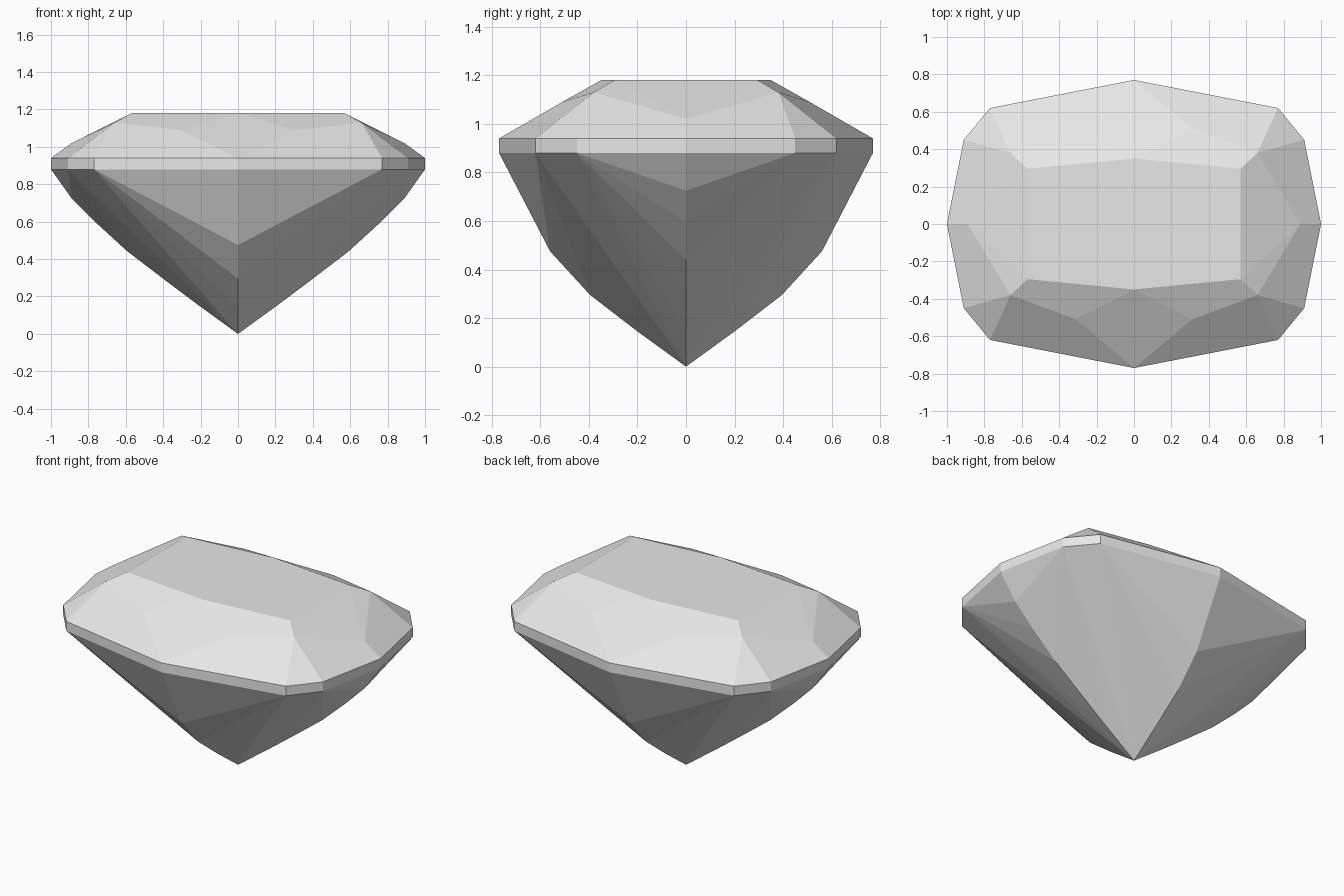
import bpy
import bmesh
from mathutils import Vector

default_cube = bpy.data.objects.get("Cube")
if default_cube:
    bpy.data.objects.remove(default_cube, do_unlink=True)

GIRDLE_TOP, GIRDLE_BOTTOM, TABLE = 0.94, 0.88, 1.18

# Girdle outline of one quarter, from the back point round to the side point
outline = [(0, 0.77), (0.77, 0.62), (0.91, 0.45), (1, 0)]
upper = [(x, y, GIRDLE_TOP) for x, y in outline]
lower = [(x, y, GIRDLE_BOTTOM) for x, y in outline]
back, back_corner, side_corner, side = upper

# Crown points of one quarter
table_centre = (0, 0, TABLE)
table_back = (0, 0.35, TABLE)
table_corner = (0.57, 0.295, TABLE)
table_side = (0.57, 0, TABLE)
star_back = (0.31, 0.51, 1.09)
star_corner = (0.66, 0.38, 1.13)
star_side = (0.89, 0, 1.02)

# Crown facets
facets = [
    [table_centre, table_side, table_corner, table_back],
    [table_back, star_back, back],
    [table_back, table_corner, star_corner, star_back],
    [star_back, star_corner, back_corner, back],
    [star_corner, side_corner, back_corner],
    [table_corner, table_side, star_side],
    [table_corner, star_side, star_corner],
    [star_corner, star_side, side, side_corner],
]

# Girdle band
for i in range(len(outline) - 1):
    facets.append([upper[i], upper[i + 1], lower[i + 1], lower[i]])

# Pavilion: facets fan from the corner points to the two keel curves
tip = (0, 0, 0)
back_keel = [lower[0], (0, 0.56, 0.475), (0, 0.395, 0.295), (0, 0.2, 0.145), tip]
side_keel = [lower[3], (0.89, 0, 0.725), (0.76, 0, 0.595), (0.59, 0, 0.44),
             (0.4, 0, 0.295), (0.2, 0, 0.145), tip]
for corner, keel in ((lower[1], back_keel), (lower[2], side_keel)):
    for a, b in zip(keel, keel[1:]):
        facets.append([corner, a, b])
facets.append([lower[1], lower[2], tip])

# Mirror the quarter both ways and weld it into one closed stone
bm = bmesh.new()
for sx in (1, -1):
    for sy in (1, -1):
        for facet in facets:
            bm.faces.new([bm.verts.new(Vector((x * sx, y * sy, z))) for x, y, z in facet])
bmesh.ops.remove_doubles(bm, verts=bm.verts[:], dist=0.0005)
bmesh.ops.recalc_face_normals(bm, faces=bm.faces[:])

# Join the four quarters of the flat table into one face
table_faces = [f for f in bm.faces if f.normal.z > 0.999]
bmesh.ops.dissolve_faces(bm, faces=table_faces, use_verts=True)

mesh = bpy.data.meshes.new("gemstone")
bm.to_mesh(mesh)
bm.free()

# Stone colour
grey = bpy.data.materials.new("light_grey_stone")
grey.use_nodes = True
colour = (0.8, 0.8, 0.8, 1)
grey.diffuse_color = colour
for node in grey.node_tree.nodes:
    if node.type == "BSDF_PRINCIPLED":
        node.inputs["Base Color"].default_value = colour
mesh.materials.append(grey)

gem = bpy.data.objects.new("gemstone", mesh)
bpy.context.collection.objects.link(gem)
